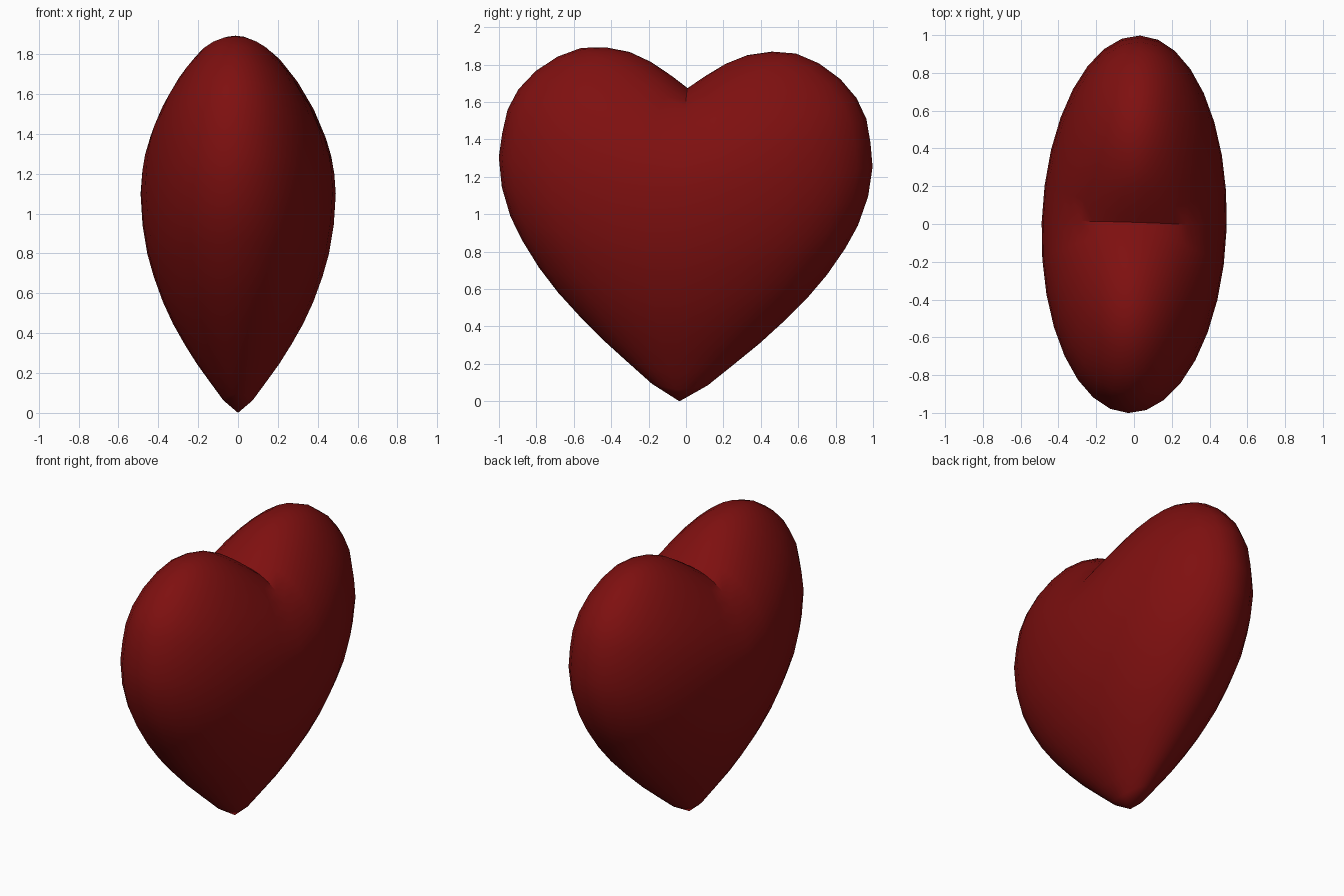
import bpy, bmesh, math
from mathutils import Matrix

if "Cube" in bpy.data.objects:
    bpy.data.objects.remove(bpy.data.objects["Cube"])

SEGMENTS = 32
THICKNESS = 0.49      # half thickness relative to half width

# Half outline of the heart (half width, height), from the tip up to the cleft
OUTLINE = [(0, 0), (.15, .09), (.28, .2), (.42, .32), (.545, .44), (.665, .565),
           (.77, .695), (.865, .84), (.93, .965), (.98, 1.12), (1, 1.28),
           (.985, 1.41), (.96, 1.535), (.905, 1.645), (.815, 1.745), (.7, 1.825),
           (.575, 1.875), (.445, 1.882), (.315, 1.86), (.2, 1.81), (.09, 1.74),
           (0, 1.675)]
WIDEST = 10           # index of the widest ring


def ring_point(i, angle):
    """Point on ring i: an ellipse whose ends rise to form the two lobes."""
    half, high = OUTLINE[i]
    if i <= WIDEST:
        low = high - 0.18 * half
    else:
        low = 1.1 + 0.575 * math.sqrt(1 - half * half)
    # the fold is sharp at the cleft and fades out down the sides
    power = 1.0 + 0.5 * min(1, max(0, (17 - i) / 8))
    side = abs(math.sin(angle))
    return (THICKNESS * half * math.cos(angle), half * math.sin(angle),
            low + (high - low) * side ** power)


bm = bmesh.new()
tip = bm.verts.new((0, 0, 0))
cleft = bm.verts.new((0, 0, OUTLINE[-1][1]))
rings = [[bm.verts.new(ring_point(i, 2 * math.pi * s / SEGMENTS))
          for s in range(SEGMENTS)] for i in range(1, len(OUTLINE) - 1)]

# Skin between rings, closed by fans at the tip and the cleft
for s in range(SEGMENTS):
    n = (s + 1) % SEGMENTS
    bm.faces.new((tip, rings[0][n], rings[0][s]))
    bm.faces.new((cleft, rings[-1][s], rings[-1][n]))
    for a, b in zip(rings, rings[1:]):
        bm.faces.new((a[s], a[n], b[n], b[s]))

# Slight lean and twist
bm.transform(Matrix.Translation((0, -0.035, 0))
             @ Matrix.Rotation(math.radians(-1.8), 4, 'Z')
             @ Matrix.Rotation(math.radians(-1.5), 4, 'X'))
bmesh.ops.recalc_face_normals(bm, faces=bm.faces)

mesh = bpy.data.meshes.new("heart")
bm.to_mesh(mesh)
bm.free()

red = bpy.data.materials.new("dark red")
red.diffuse_color = (0.21, 0.005, 0.005, 1)
red.use_nodes = True
red.node_tree.nodes["Principled BSDF"].inputs["Base Color"].default_value = red.diffuse_color
mesh.materials.append(red)

heart = bpy.data.objects.new("heart", mesh)
bpy.context.collection.objects.link(heart)
bpy.context.view_layer.objects.active = heart
heart.select_set(True)
bpy.ops.object.shade_smooth_by_angle(angle=math.radians(40))
